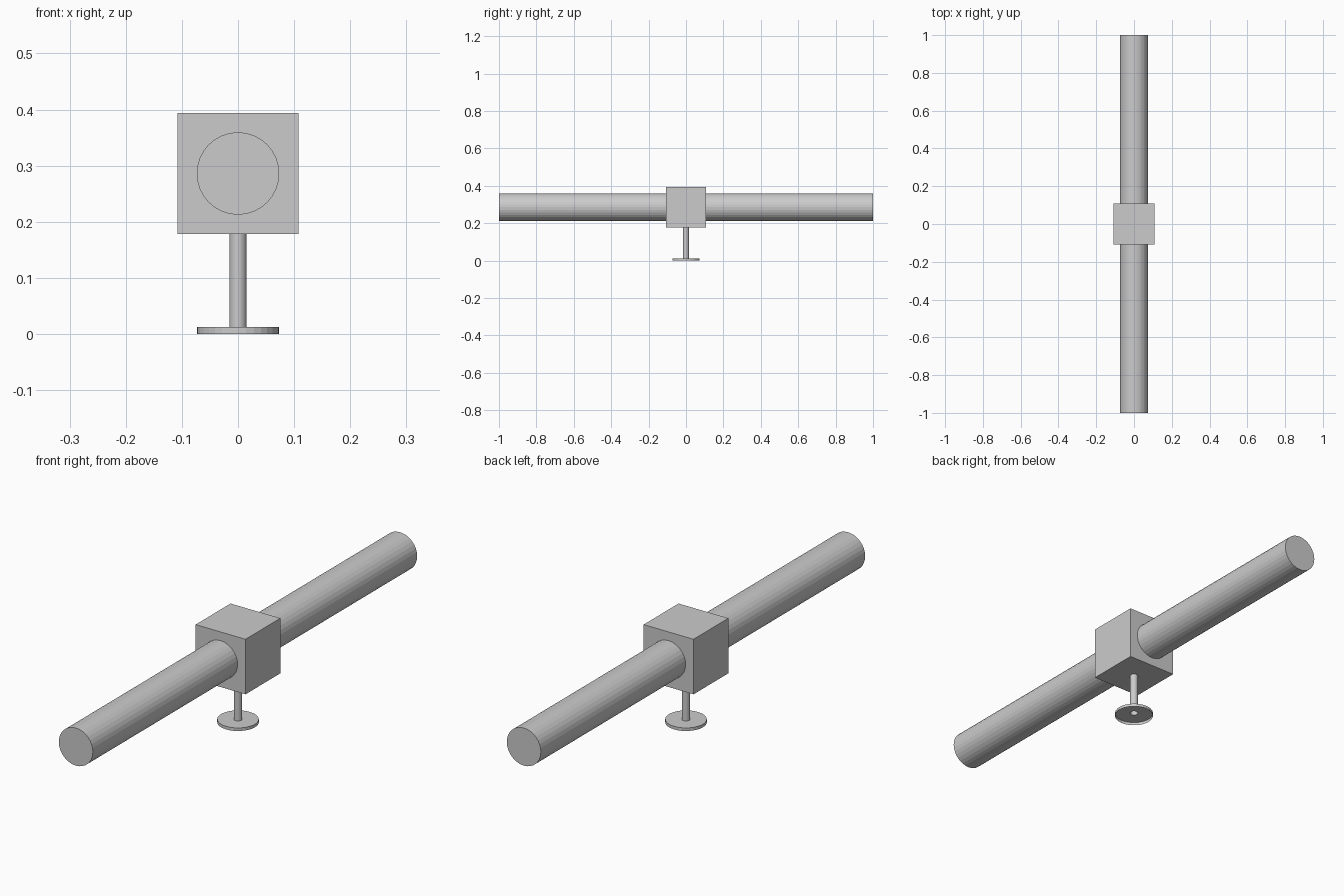
import bpy, bmesh, math
from mathutils import Matrix

if "Cube" in bpy.data.objects:
    bpy.data.objects.remove(bpy.data.objects["Cube"])

SIDES = 32
AXIS_Z = 0.286


def make_object(name, bm):
    mesh = bpy.data.meshes.new(name)
    bm.to_mesh(mesh)
    bm.free()
    obj = bpy.data.objects.new(name, mesh)
    bpy.context.collection.objects.link(obj)
    return obj


# Long horizontal bar running front to back
bm = bmesh.new()
bmesh.ops.create_cone(bm, cap_ends=True, segments=SIDES, radius1=0.0735,
                      radius2=0.0735, depth=2.0,
                      matrix=Matrix.Translation((0, 0, AXIS_Z)) @ Matrix.Rotation(math.pi / 2, 4, 'X'))
make_object("long_bar", bm)

# Central cube around the bar
bm = bmesh.new()
bmesh.ops.create_cube(bm, size=0.215, matrix=Matrix.Translation((0, 0, AXIS_Z)))
make_object("centre_block", bm)

# Round foot and stem: one thin turned skin, open underneath
profile = [(0.0735, 0), (0.0735, 0.012), (0.015, 0.012), (0.015, 0.179)]
bm = bmesh.new()
verts = [bm.verts.new((r, 0, z)) for r, z in profile]
edges = [bm.edges.new(pair) for pair in zip(verts, verts[1:])]
bmesh.ops.spin(bm, geom=verts + edges, cent=(0, 0, 0), axis=(0, 0, 1),
               angle=math.tau, steps=SIDES, use_merge=True)
bmesh.ops.remove_doubles(bm, verts=bm.verts, dist=1e-5)
bmesh.ops.recalc_face_normals(bm, faces=bm.faces)
# Point the skin outwards
if any(f.normal.z < -0.5 for f in bm.faces):
    bmesh.ops.reverse_faces(bm, faces=bm.faces)
make_object("foot_and_stem", bm)
